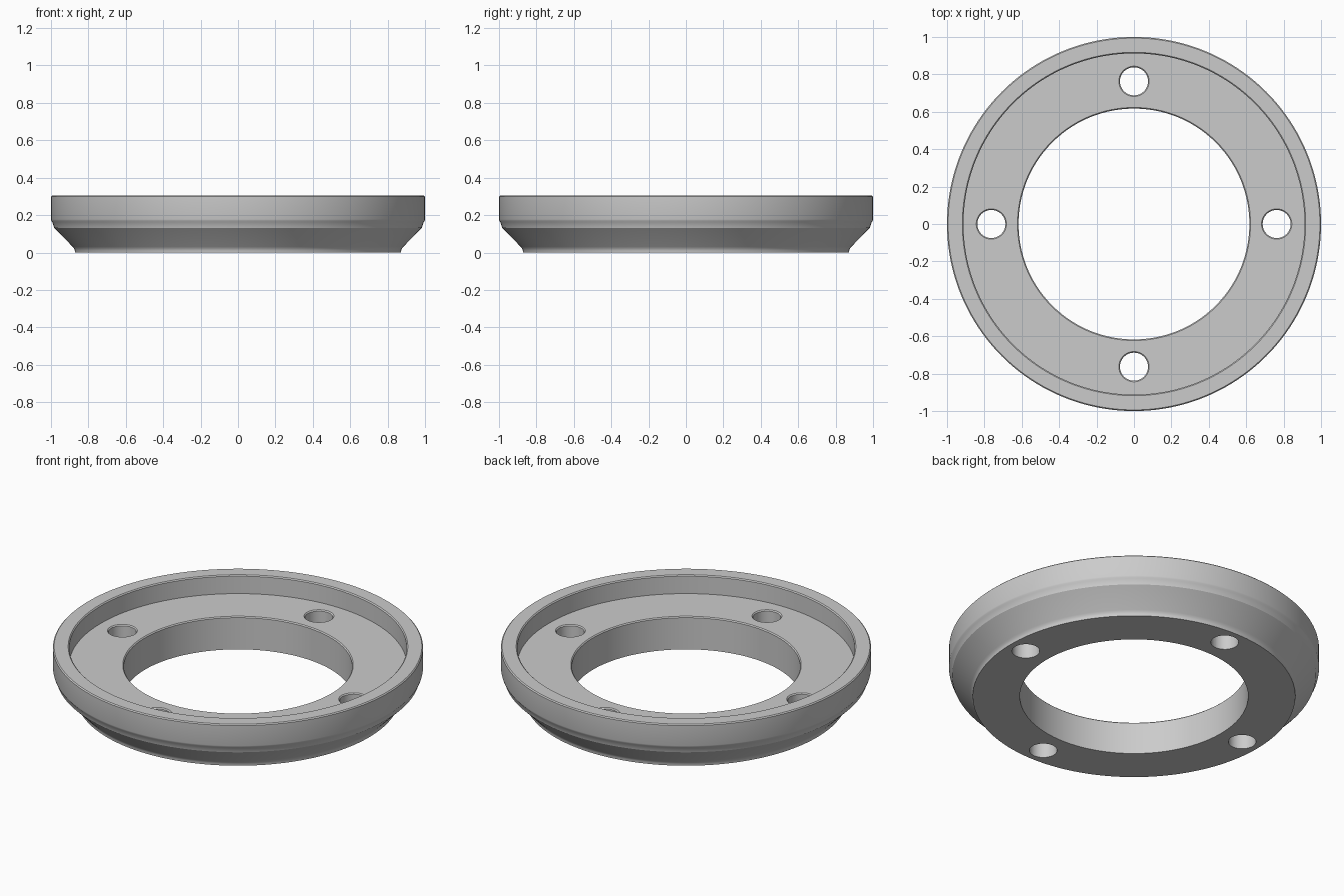
import bpy, bmesh, math

cube = bpy.data.objects.get("Cube")
if cube:
    bpy.data.objects.remove(cube, do_unlink=True)

# Single plain grey
grey = bpy.data.materials.new("plain grey")
grey.use_nodes = True
colour = (0.6, 0.6, 0.6, 1)
grey.diffuse_color = colour
grey.node_tree.nodes["Principled BSDF"].inputs["Base Color"].default_value = colour


def lathe(name, profile, segments, location=(0, 0, 0)):
    """Revolve a closed (radius, height) profile around z."""
    bm = bmesh.new()
    rings = []
    for i in range(segments):
        a = 2 * math.pi * i / segments
        rings.append([bm.verts.new((r * math.cos(a), r * math.sin(a), z)) for r, z in profile])
    n = len(profile)
    for i, ring in enumerate(rings):
        nxt = rings[(i + 1) % segments]
        for j in range(n):
            k = (j + 1) % n
            bm.faces.new((ring[j], nxt[j], nxt[k], ring[k]))
    # Close the ends where the profile touches the axis
    bmesh.ops.remove_doubles(bm, verts=bm.verts, dist=1e-5)
    bmesh.ops.dissolve_degenerate(bm, edges=bm.edges, dist=1e-6)
    bmesh.ops.recalc_face_normals(bm, faces=bm.faces)
    mesh = bpy.data.meshes.new(name)
    bm.to_mesh(mesh)
    bm.free()
    mesh.materials.append(grey)
    obj = bpy.data.objects.new(name, mesh)
    obj.location = location
    bpy.context.collection.objects.link(obj)
    return obj


# Flanged ring: bore, recessed floor, raised rim, stepped and tapered underside
FLOOR, TOP, BORE, RECESS, C = 0.195, 0.305, 0.617, 0.912, 0.006
ring = lathe("flanged_ring", [
    (BORE, 0), (0.872, 0), (0.873, 0.012), (0.877, 0.022), (0.884, 0.031),
    (0.983, 0.132), (0.985, 0.14), (0.993, 0.163), (0.998, 0.17), (1, 0.178),
    (1, TOP - C), (1 - C, TOP), (RECESS + C, TOP), (RECESS, TOP - C),
    (RECESS, FLOOR), (BORE + C, FLOOR), (BORE, FLOOR - C)], 160)

# Four bolt holes with a slightly eased top edge
R, PITCH = 0.075, 0.763
hole_profile = [(0, -0.1), (R, -0.1), (R, FLOOR - C), (R + C, FLOOR),
                (R + C, FLOOR + 0.05), (0, FLOOR + 0.05)]
bpy.context.view_layer.objects.active = ring
for i in range(4):
    a = i * math.pi / 2
    cutter = lathe("bolt_hole_cutter", hole_profile, 48,
                   (PITCH * math.cos(a), PITCH * math.sin(a), 0))
    cutter.hide_render = True
    mod = ring.modifiers.new("bolt_hole", "BOOLEAN")
    mod.operation, mod.solver, mod.object = "DIFFERENCE", "EXACT", cutter
    bpy.ops.object.modifier_apply(modifier=mod.name)
    bpy.data.objects.remove(cutter, do_unlink=True)

# Smooth curved walls, crisp rims
bpy.ops.object.select_all(action="DESELECT")
ring.select_set(True)
bpy.ops.object.shade_smooth_by_angle(angle=math.radians(30))
